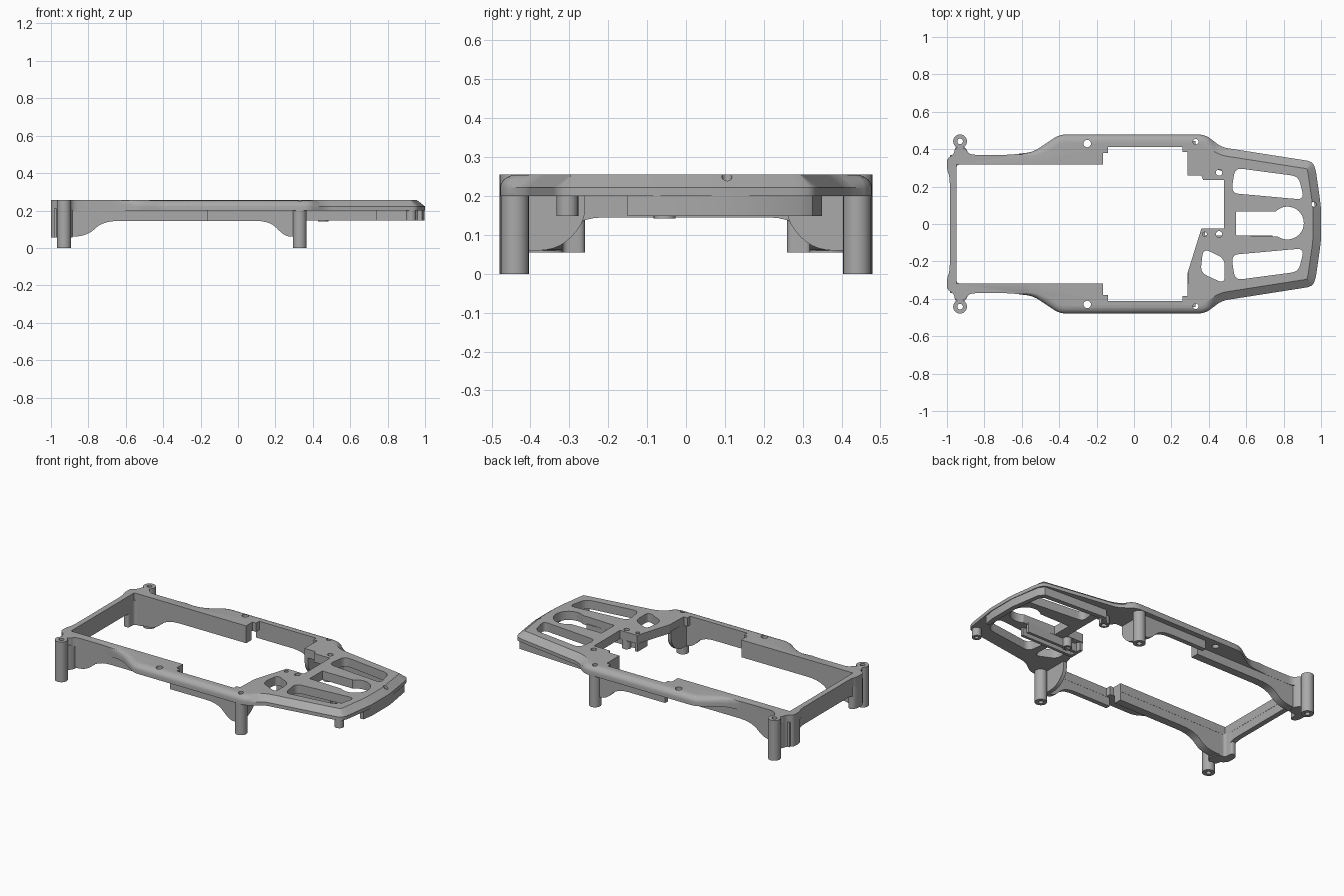
import bpy, bmesh, math
from mathutils import Vector

if "Cube" in bpy.data.objects:
    bpy.data.objects.remove(bpy.data.objects["Cube"], do_unlink=True)

grey = bpy.data.materials.new("plain grey")
grey.use_nodes = True
grey.diffuse_color = (0.4, 0.4, 0.4, 1)
grey.node_tree.nodes["Principled BSDF"].inputs["Base Color"].default_value = grey.diffuse_color

TOP, UNDER, RIM, LOW = 0.255, 0.2, 0.222, 0.148
INTO = UNDER + 0.01   # lower parts sink slightly into the plate


def finish(name, bm):
    bmesh.ops.recalc_face_normals(bm, faces=bm.faces)
    mesh = bpy.data.meshes.new(name)
    bm.to_mesh(mesh)
    bm.free()
    mesh.materials.append(grey)
    obj = bpy.data.objects.new(name, mesh)
    bpy.context.collection.objects.link(obj)
    return obj


def smooth(obj):
    bpy.ops.object.select_all(action="DESELECT")
    obj.select_set(True)
    bpy.context.view_layer.objects.active = obj
    bpy.ops.object.shade_smooth_by_angle(angle=math.radians(32))


def flip(points):
    return [(u, -v) for u, v in reversed(points)]


def rounded(points, radius, closed=True, steps=5):
    """Round the corners of a flat outline."""
    pts = [Vector(p) for p in points]
    result = []
    for i, p in enumerate(pts):
        if not closed and i in (0, len(pts) - 1):
            result.append(tuple(p))
            continue
        before, after = pts[i - 1] - p, pts[(i + 1) % len(pts)] - p
        a = p + before.normalized() * min(radius, before.length * 0.45)
        b = p + after.normalized() * min(radius, after.length * 0.45)
        for s in range(steps + 1):
            t = s / steps
            result.append(tuple(a.lerp(p, t).lerp(p.lerp(b, t), t)))
    return result


def circle(x, y, radius, count=24):
    return [(x + radius * math.cos(math.tau * i / count),
             y + radius * math.sin(math.tau * i / count)) for i in range(count)]


def stack(bm, rings, loop=False):
    """Skin a list of equal rings; cap the ends, or close it as a tube."""
    rows = [[bm.verts.new(p) for p in ring] for ring in rings]
    count = len(rows[0])
    pairs = list(zip(rows, rows[1:])) + ([(rows[-1], rows[0])] if loop else [])
    for a, b in pairs:
        for i in range(count):
            j = (i + 1) % count
            bm.faces.new((a[i], a[j], b[j], b[i]))
    if not loop:
        bm.faces.new(rows[0])
        bm.faces.new(rows[-1])


PLACE = {"x": lambda u, v, w: (w, u, v),
         "y": lambda u, v, w: (u, w, v),
         "z": lambda u, v, w: (u, v, w)}


def prism(name, points, low, high, axis="z"):
    bm = bmesh.new()
    stack(bm, [[PLACE[axis](u, v, w) for u, v in points] for w in (low, high)])
    obj = finish(name, bm)
    smooth(obj)
    return obj


def tube(name, x, y, radius, hole, low, high):
    bm = bmesh.new()
    stack(bm, [[(u, v, z) for u, v in circle(x, y, r)]
               for r, z in ((radius, low), (radius, high), (hole, high), (hole, low))], True)
    smooth(finish(name, bm))


# top plate outline, half of it mirrored
half = [(-0.985, 0.25), (-1, 0.29), (-1, 0.35), (-0.965, 0.37), (-0.955, 0.41),
        (-0.905, 0.41), (-0.88, 0.37), (-0.66, 0.37), (-0.54, 0.385), (-0.47, 0.43),
        (-0.4, 0.478), (0.38, 0.478), (0.47, 0.41), (0.95, 0.335), (0.97, 0.3), (1, 0.09)]
outline = rounded(half + flip(half), 0.035)


def edge_ring(z, arc, flat):
    """Offset the outline inward; the rounding fades in along the length."""
    ring = []
    for i, (x, y) in enumerate(outline):
        along = Vector(outline[(i + 1) % len(outline)]) - Vector(outline[i - 1])
        along.normalize()
        amount = 0.043 * min(max((x + 0.62) / 0.15, 0), 1) * (arc if x < 0.42 else flat)
        ring.append((x + along.y * amount, y - along.x * amount, z))
    return ring


bm = bmesh.new()
rings = [edge_ring(UNDER, 0, 0)]
for k in range(6):
    angle = math.pi / 2 * k / 5
    lift = math.sin(angle)
    rings.append(edge_ring(RIM + (TOP - RIM) * lift, 1 - math.cos(angle), lift))
stack(bm, rings)
plate = finish("top_plate", bm)

# openings through the plate
side = [(-0.95, 0.317), (-0.165, 0.317), (-0.165, 0.38), (-0.14, 0.38),
        (-0.14, 0.413), (0.26, 0.413), (0.26, 0.385), (0.285, 0.385)]
bay = side + [(0.285, 0.26), (0.36, 0.26), (0.37, 0.235), (0.48, 0.235), (0.48, -0.025),
              (0.36, -0.025), (0.29, -0.25)] + flip(side)
slot = rounded([(0.52, 0.165), (0.54, 0.3), (0.88, 0.255), (0.91, 0.13)], 0.04)
key = [(x, y) for x, y in circle(0.82, 0.005, 0.088, 32) if x > 0.765 or abs(y) > 0.065]
key.sort(key=lambda p: math.atan2(p[1], p[0] - 0.82))
keyhole = [(0.545, -0.06)] + key + [(0.545, 0.067)]
window = rounded([(0.37, -0.13), (0.485, -0.185), (0.485, -0.32), (0.355, -0.26)], 0.04)
screws = [(-0.25, 0.43, 0.02), (-0.25, -0.43, 0.02), (0.33, 0.44, 0.015), (0.33, -0.44, 0.015),
          (0.455, 0.275, 0.017), (0.455, -0.055, 0.017), (0.378, -0.055, 0.012),
          (0.962, 0.105, 0.013)]
bm = bmesh.new()
for shape in [bay, slot, flip(slot), keyhole, window] + [circle(*s) for s in screws]:
    stack(bm, [[(x, y, z) for x, y in shape] for z in (0.1, 0.4)])
cutter = finish("plate_cutter", bm)
cutter.hide_render = True
cut = plate.modifiers.new("openings", "BOOLEAN")
cut.operation, cut.solver, cut.object = "DIFFERENCE", "EXACT", cutter
smooth(plate)
bpy.ops.object.modifier_apply(modifier=cut.name)
bpy.data.objects.remove(cutter, do_unlink=True)

# side walls, corner flanges, gussets and posts on both sides
long_wall = rounded([(-0.985, 0.06), (-0.81, 0.06), (-0.72, 0.145), (-0.165, 0.145)],
                    0.09, False) + [(-0.165, INTO), (-0.985, INTO)]
short_wall = rounded([(-0.165, 0.145), (0.17, 0.145), (0.25, 0.06), (0.33, 0.06)],
                     0.08, False) + [(0.33, INTO), (-0.165, INTO)]
flange = rounded([(-0.985, 0.26), (-1, 0.29), (-1, 0.35), (-0.965, 0.37), (-0.955, 0.415),
                  (-0.905, 0.415), (-0.88, 0.37), (-0.9, 0.318), (-0.95, 0.318), (-0.95, 0.26)],
                 0.02)
gusset = rounded([(0.26, INTO), (0.26, 0.13), (0.33, 0.06), (0.44, 0.06)],
                 0.05, False) + [(0.44, INTO)]
for label, s in (("left", 1), ("right", -1)):
    prism(label + "_long_wall", long_wall, s * 0.318, s * 0.369, "y")
    prism(label + "_short_wall", short_wall, s * 0.414, s * 0.444, "y")
    prism(label + "_corner_flange", [(x, s * y) for x, y in flange], 0.055, INTO)
    prism(label + "_gusset", [(s * y, z) for y, z in gusset], 0.286, 0.31, "x")
    tube(label + "_corner_post", -0.93, s * 0.442, 0.037, 0.015, 0, TOP)
    tube(label + "_middle_post", 0.33, s * 0.44, 0.036, 0.015, 0, INTO)

# arched end wall
arch = [(0.28, 0.145), (0.33, 0.055), (0.37, 0.055)]
arch = rounded([(-y, z) for y, z in reversed(arch)] + arch, 0.07, False)
prism("end_wall", arch + [(0.37, INTO), (-0.37, INTO)], -0.984, -0.951, "x")

# lip below the nose and along one side
prism("nose_lip", [(0.984, -0.15), (0.996, -0.08), (0.996, 0.1), (0.965, 0.29), (0.94, 0.325),
                   (0.5, 0.35), (0.45, 0.29), (0.48, 0.28), (0.51, 0.322), (0.92, 0.295),
                   (0.94, 0.27), (0.965, 0.1), (0.96, -0.15)], LOW, INTO)

# channel ribs between the keyhole and the slot, with a cross rib
for label, y in (("outer", -0.13), ("inner", -0.08)):
    prism(label + "_channel_rib", [(0.37, y), (0.74, y), (0.74, y + 0.018), (0.37, y + 0.018)],
          LOW, INTO)
prism("channel_end_rib", [(0.36, -0.13), (0.38, -0.13), (0.38, -0.03), (0.36, -0.03)], LOW, INTO)

# small screw bosses under the plate
tube("nose_peg", 0.925, -0.305, 0.028, 0.012, LOW, INTO)
tube("left_boss", 0.455, 0.275, 0.03, 0.017, LOW, INTO)
tube("centre_boss", 0.455, -0.055, 0.028, 0.017, 0.142, INTO)
